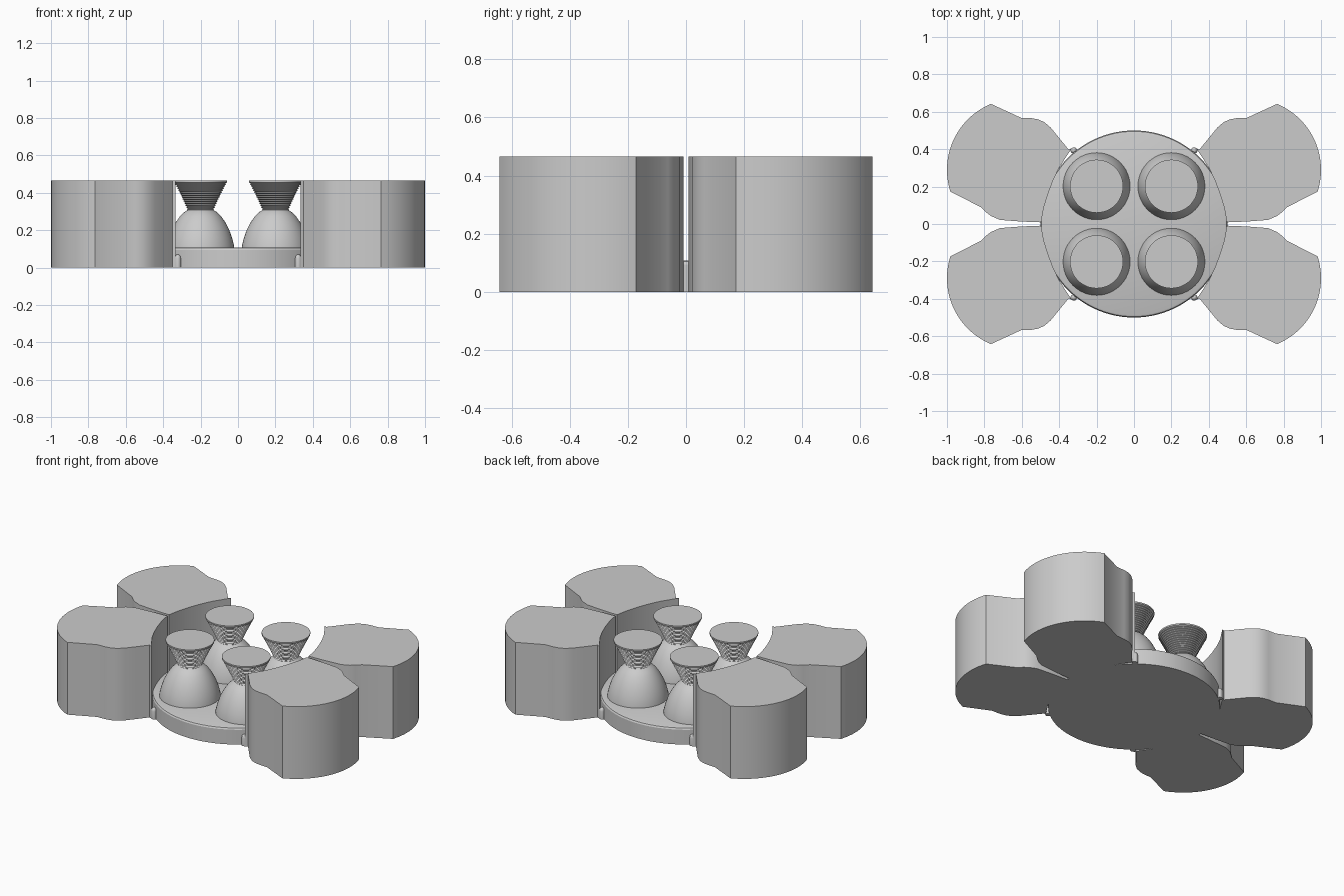
import bpy, bmesh, math
from math import sin, cos, radians, pi

if "Cube" in bpy.data.objects:
    bpy.data.objects.remove(bpy.data.objects["Cube"], do_unlink=True)

grey = bpy.data.materials.new("plain_grey")
grey.use_nodes = True
GREY = (0.6, 0.6, 0.6, 1)
grey.diffuse_color = GREY
grey.node_tree.nodes["Principled BSDF"].inputs["Base Color"].default_value = GREY

HEIGHT = 0.465


def finish(name, bm, angle=25):
    bmesh.ops.recalc_face_normals(bm, faces=bm.faces)
    mesh = bpy.data.meshes.new(name)
    bm.to_mesh(mesh)
    bm.free()
    mesh.materials.append(grey)
    obj = bpy.data.objects.new(name, mesh)
    bpy.context.collection.objects.link(obj)
    bpy.ops.object.select_all(action="DESELECT")
    obj.select_set(True)
    bpy.context.view_layer.objects.active = obj
    bpy.ops.object.shade_smooth_by_angle(angle=radians(angle))
    return obj


def lathe(name, profile, x, y, sides=48, angle=25):
    """Revolve (radius, z) points into a closed solid."""
    bm = bmesh.new()
    rings = [[bm.verts.new((x + r * cos(2 * pi * i / sides),
                            y + r * sin(2 * pi * i / sides), z))
              for i in range(sides)] for r, z in profile]
    for a, b in zip(rings, rings[1:]):
        for i in range(sides):
            j = (i + 1) % sides
            bm.faces.new((a[i], a[j], b[j], b[i]))
    bm.faces.new(rings[0])
    bm.faces.new(rings[-1])
    return finish(name, bm, angle)


def prism(name, outline, sx, sy):
    """Extrude a plan outline, mirrored into one quadrant."""
    bm = bmesh.new()
    base = bm.faces.new([bm.verts.new((sx * x, sy * y, 0)) for x, y in outline])
    top = bmesh.ops.extrude_face_region(bm, geom=[base])["geom"]
    bmesh.ops.translate(bm, vec=(0, 0, HEIGHT),
                        verts=[v for v in top if isinstance(v, bmesh.types.BMVert)])
    return finish(name, bm)


# Round base plate with a softened rim
lathe("base_plate", [(0.5, 0), (0.5, 0.095), (0.495, 0.104), (0.485, 0.108)], 0, 0, 96)

# Lobe plan: inner curve, wavy shoulder, round outer edge, lower shoulder
arc = [(0.619 + 0.381 * cos(radians(a)), 0.29 + 0.381 * sin(radians(a)))
       for a in [67.5 - 85.5 * i / 20 for i in range(21)]]
lobe = [(0.497, 0.009), (0.483, 0.085), (0.46, 0.16), (0.432, 0.235),
        (0.398, 0.305), (0.333, 0.405), (0.35, 0.398), (0.396, 0.455),
        (0.445, 0.515), (0.48, 0.545), (0.515, 0.56), (0.55, 0.566), (0.604, 0.568)]
lobe += arc
lobe += [(0.818, 0.09), (0.79, 0.062), (0.765, 0.043), (0.717, 0.022), (0.6, 0.013)]

# Engine dome, and ribbed nozzle flaring upward from its neck
dome = [(0.18, 0.1), (0.178, 0.12), (0.168, 0.16), (0.154, 0.2), (0.134, 0.24),
        (0.11, 0.275), (0.09, 0.295), (0.07, 0.308)]
RIBS = 14
nozzle = [(0.066, 0.3)]
for i in range(RIBS):
    for part, bump in ((0.1, -0.004), (0.6, 0.003)):
        t = (i + part) / RIBS
        nozzle.append((0.068 + 0.073 * t ** 1.1 + bump, 0.305 + 0.155 * t))
nozzle.append((0.142, HEIGHT))

# Small round-topped hinge pin
pin = [(0.017, 0), (0.017, 0.05), (0.014, 0.062), (0.007, 0.069), (0.001, 0.07)]

for sx, side in ((1, "left"), (-1, "right")):
    for sy, end in ((-1, "front"), (1, "back")):
        tag = f"{end}_{side}"
        prism("lobe_" + tag, lobe, sx, sy)
        lathe("engine_dome_" + tag, dome, sx * 0.2, sy * 0.202)
        lathe("nozzle_" + tag, nozzle, sx * 0.2, sy * 0.202, 48, 20)
        lathe("hinge_pin_" + tag, pin, sx * 0.322, sy * 0.393, 16, 40)
